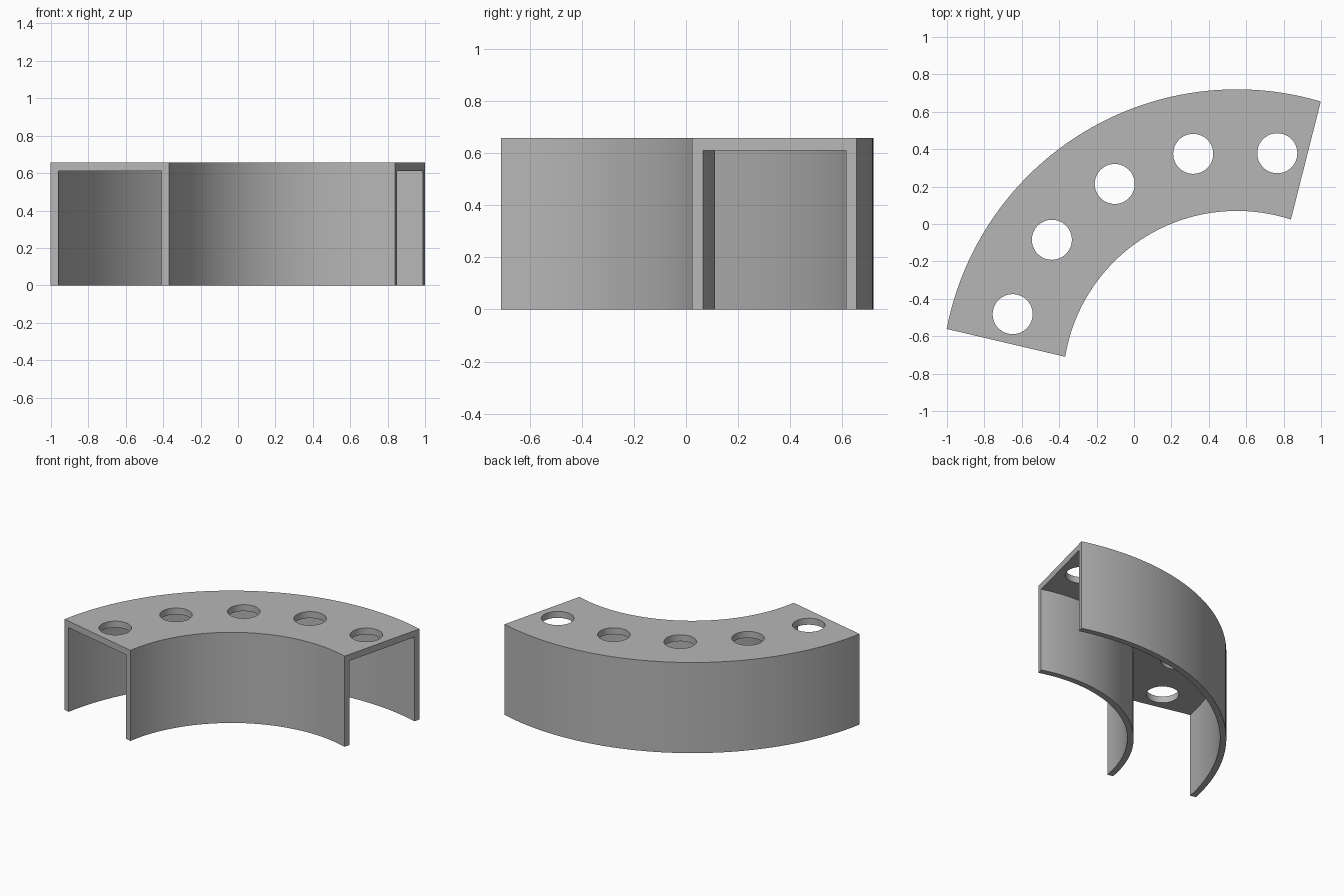
import bpy, bmesh
from math import sin, cos, asin, radians

if "Cube" in bpy.data.objects:
    bpy.data.objects.remove(bpy.data.objects["Cube"])

CX, CY = 0.55, -0.86          # centre of the arc
AXIS = radians(121.3)         # direction of the symmetry axis
INNER, OUTER = 0.93, 1.58
HEIGHT, WALL, ROOF = 0.658, 0.042, 0.047
STEPS = 48

grey = bpy.data.materials.new("plain grey")
grey.use_nodes = True
colour = (0.47, 0.47, 0.47, 1)
grey.diffuse_color = colour
grey.node_tree.nodes["Principled BSDF"].inputs["Base Color"].default_value = colour


def on_arc(radius, angle, z):
    return (CX + radius * cos(AXIS + angle), CY + radius * sin(AXIS + angle), z)


def half_span(radius):
    # Straight ends that run slightly off the radial direction
    return radians(45.5) + asin(0.0633 / radius)


# Curved channel: a U section, open below, swept along the arc
under = HEIGHT - ROOF
section = [(INNER, 0), (INNER, HEIGHT), (OUTER, HEIGHT), (OUTER, 0),
           (OUTER - WALL, 0), (OUTER - WALL, under),
           (INNER + WALL, under), (INNER + WALL, 0)]
bm = bmesh.new()
rings = []
for i in range(STEPS + 1):
    t = 2 * i / STEPS - 1
    rings.append([bm.verts.new(on_arc(r, t * half_span(r), z)) for r, z in section])
n = len(section)
for a, b in zip(rings, rings[1:]):
    for k in range(n):
        j = (k + 1) % n
        bm.faces.new((a[k], a[j], b[j], b[k]))
bm.faces.new(rings[0])
bm.faces.new(rings[-1])
bmesh.ops.recalc_face_normals(bm, faces=bm.faces)
mesh = bpy.data.meshes.new("curved_channel")
bm.to_mesh(mesh)
bm.free()
channel = bpy.data.objects.new("curved_channel", mesh)
bpy.context.collection.objects.link(channel)
mesh.materials.append(grey)

# Five round holes through the roof
for i in range(-2, 3):
    bpy.ops.mesh.primitive_cylinder_add(
        vertices=48, radius=0.107, depth=0.3,
        location=on_arc(1.257, i * radians(20.6), HEIGHT))
    cutter = bpy.context.object
    cutter.name = "hole_cutter"
    cutter.hide_render = True
    cutter.data.materials.append(grey)
    cut = channel.modifiers.new("hole", 'BOOLEAN')
    cut.operation = 'DIFFERENCE'
    cut.solver = 'EXACT'
    cut.object = cutter
    bpy.ops.object.select_all(action='DESELECT')
    channel.select_set(True)
    bpy.context.view_layer.objects.active = channel
    bpy.ops.object.modifier_apply(modifier=cut.name)
    bpy.data.objects.remove(cutter)

bpy.ops.object.shade_smooth_by_angle(angle=radians(30))
